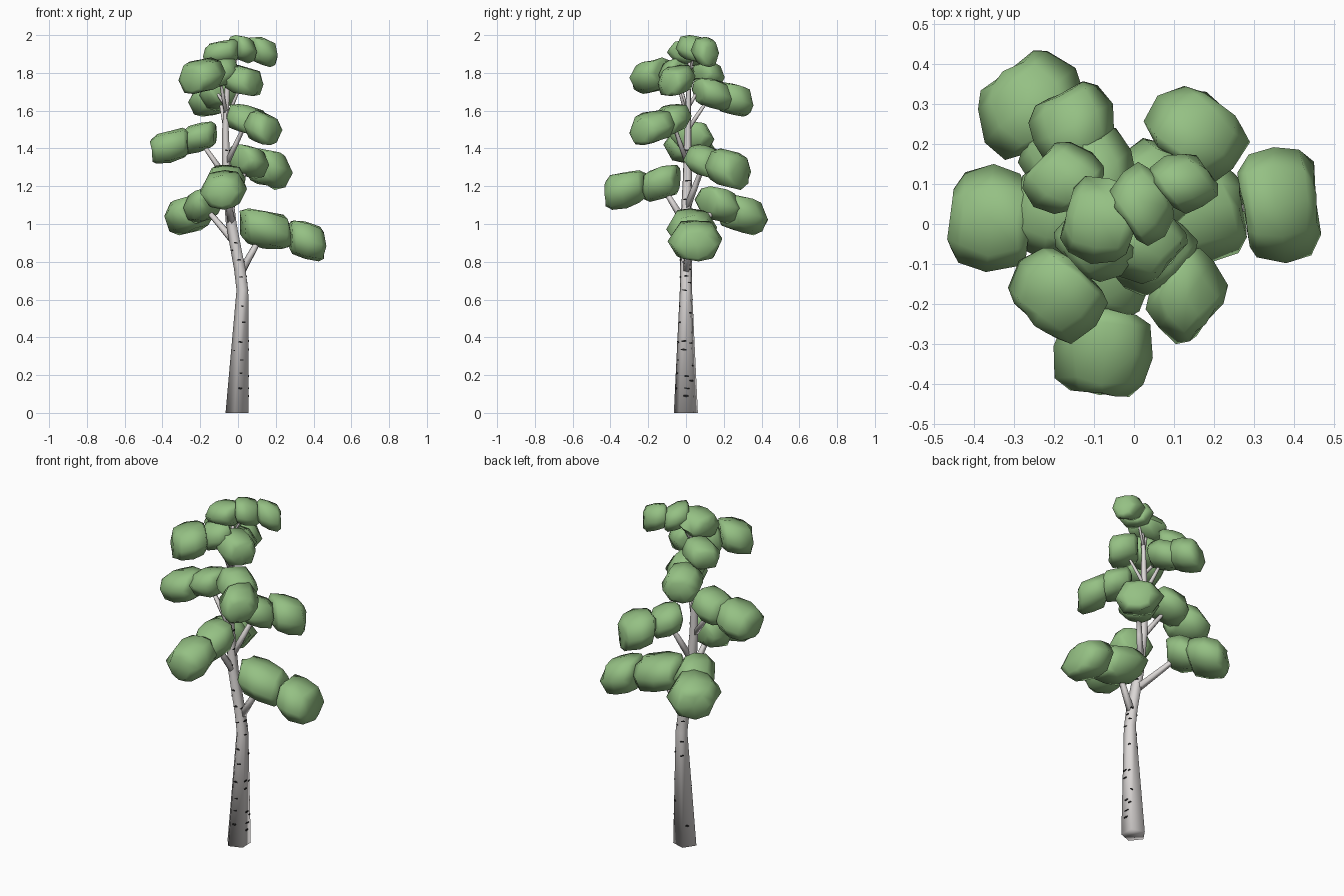
import bpy, bmesh, math, random
from mathutils import Vector

if "Cube" in bpy.data.objects:
    bpy.data.objects.remove(bpy.data.objects["Cube"])

random.seed(11)


def material(name, rgb):
    m = bpy.data.materials.new(name)
    m.diffuse_color = (*rgb, 1)
    m.use_nodes = True
    m.node_tree.nodes["Principled BSDF"].inputs["Base Color"].default_value = m.diffuse_color
    return m


BARK = material("pale_bark", (0.71, 0.68, 0.67))
MARK = material("dark_bark_mark", (0.015, 0.015, 0.015))
LEAF = material("leaf_green", (0.30, 0.53, 0.23))


def finish(bm, name, mat, angle):
    bmesh.ops.recalc_face_normals(bm, faces=bm.faces)
    mesh = bpy.data.meshes.new(name)
    bm.to_mesh(mesh)
    bm.free()
    mesh.materials.append(mat)
    ob = bpy.data.objects.new(name, mesh)
    bpy.context.collection.objects.link(ob)
    bpy.ops.object.select_all(action='DESELECT')
    ob.select_set(True)
    bpy.context.view_layer.objects.active = ob
    bpy.ops.object.shade_smooth_by_angle(angle=math.radians(angle))
    return ob


def loft(bm, rings):
    """Skin a list of equal point rings and cap both ends."""
    rows = [[bm.verts.new(p) for p in ring] for ring in rings]
    n = len(rows[0])
    for a, b in zip(rows, rows[1:]):
        for i in range(n):
            j = (i + 1) % n
            bm.faces.new((a[i], a[j], b[j], b[i]))
    bm.faces.new(rows[0])
    bm.faces.new(rows[-1])


# Trunk: x, y, z, radius (five-sided)
TRUNK = [(0.001, 0, 0, 0.067), (0.026, 0, 0.65, 0.034), (0.012, 0, 0.76, 0.033),
         (-0.033, 0.0, 1.0, 0.031), (-0.059, 0.008, 1.25, 0.025),
         (-0.065, 0.01, 1.5, 0.019), (-0.055, 0.015, 1.75, 0.013),
         (-0.04, 0.02, 1.9, 0.007)]
SIDE = math.tau / 5
TURN = math.radians(-34)


def trunk_at(z):
    for a, b in zip(TRUNK, TRUNK[1:]):
        if z <= b[2]:
            t = (z - a[2]) / (b[2] - a[2])
            v = [p + (q - p) * t for p, q in zip(a, b)]
            return Vector(v[:3]), v[3]
    return Vector(TRUNK[-1][:3]), TRUNK[-1][3]


def bark_point(z, a, off):
    """Point on the trunk's flat sides at height z and angle a."""
    c, r = trunk_at(z)
    rr = r * math.cos(SIDE / 2) / math.cos((a - TURN) % SIDE - SIDE / 2)
    return c + Vector((math.cos(a), math.sin(a), 0)) * (rr + off)


bm = bmesh.new()
loft(bm, [[(x + r * math.cos(TURN + i * SIDE), y + r * math.sin(TURN + i * SIDE), z)
           for i in range(5)] for x, y, z, r in TRUNK])
finish(bm, "trunk", BARK, 100)

# Dark bark marks: facing angle, half width, heights
MARKS = [(-82, 0.010, (0.13, 0.21, 0.28, 0.375, 0.48, 0.565, 0.72, 0.81, 0.90, 1.04, 1.39)),
         (-5, 0.015, (0.09, 0.13, 0.195, 0.335, 0.38, 0.65, 0.725, 0.80, 1.13, 1.23, 1.39)),
         (40, 0.009, (0.17, 0.25, 0.37, 0.53, 0.69, 0.76, 0.95)),
         (130, 0.010, (0.12, 0.52, 0.60, 0.72, 1.10)),
         (-150, 0.008, (0.33, 0.86, 1.2))]
bm = bmesh.new()
for deg, width, heights in MARKS:
    for z in heights:
        mid = math.radians(deg + random.uniform(-10, 10))
        half = min(width * random.uniform(0.8, 1.2), trunk_at(z)[1] * 0.6)
        h = random.uniform(0.0035, 0.0055)
        tilt = random.uniform(-0.002, 0.002)
        rings = []
        for s in (-1, -0.5, 0, 0.5, 1):
            a = mid + s * half / trunk_at(z)[1]
            hh = h * (1 - 0.4 * abs(s))
            rings.append([bark_point(z + tilt * s + dz, a, off) for dz, off in
                          ((-hh, -0.002), (hh, -0.002), (hh, 0.0025), (-hh, 0.0025))])
        loft(bm, rings)
finish(bm, "bark_marks", MARK, 30)


def branch(points, r0, r1):
    """Tapered five-sided limb through the points."""
    bm = bmesh.new()
    rings = []
    for k, p in enumerate(points):
        d = points[min(k + 1, len(points) - 1)] - points[max(k - 1, 0)]
        q = d.to_track_quat('Z', 'Y')
        r = r0 + (r1 - r0) * k / (len(points) - 1)
        rings.append([p + q @ Vector((r * math.cos(i * SIDE), r * math.sin(i * SIDE), 0))
                      for i in range(5)])
    loft(bm, rings)
    finish(bm, "branch", BARK, 100)


# Leaf clump cross-section (across, up), lofted outward from the trunk
SECTION = [(1, 0.08), (0.62, 0.85), (0.0, 1), (-0.6, 0.88),
           (-1, -0.08), (-0.62, -0.86), (0.05, -1), (0.62, -0.82)]


def clump(center, half):
    """Faceted, drooping leaf mass fitted to the given centre and half sizes."""
    c = Vector(center)
    az = math.atan2(c.y, c.x + 0.04)
    ca, sa = math.cos(az), math.sin(az)
    rings = []
    for u, st, sz in ((-1, 0.6, 0.68), (-0.78, 0.88, 0.92), (-0.05, 1, 1),
                      (0.72, 0.86, 0.94), (1, 0.55, 0.68)):
        ring = []
        for t, w in SECTION:
            uu = u + random.uniform(-0.08, 0.08)
            tt = 1.45 * (t * st + random.uniform(-0.07, 0.07))
            ww = w * sz + random.uniform(-0.07, 0.07) - 0.25 * uu
            ring.append(Vector((uu * ca - tt * sa, uu * sa + tt * ca, ww)))
        rings.append(ring)
    pts = [p for ring in rings for p in ring]
    for ax in range(3):
        lo, hi = min(p[ax] for p in pts), max(p[ax] for p in pts)
        for p in pts:
            p[ax] = c[ax] + half[ax] * (2 * (p[ax] - lo) / (hi - lo) - 1)
    bm = bmesh.new()
    loft(bm, rings)
    bmesh.ops.poke(bm, faces=[f for f in bm.faces if len(f.verts) > 4])
    finish(bm, "leaf_clump", LEAF, 75)


# Limbs: height on trunk, then (centre, half size) of each clump going outward
LIMBS = [
    (0.74, ((0.145, 0.03, 0.975), (0.137, 0.135, 0.108)),
           ((0.363, 0.047, 0.91), (0.105, 0.145, 0.108))),
    (0.90, ((-0.185, 0.17, 1.10), (0.105, 0.125, 0.10)),
           ((-0.255, 0.297, 1.05), (0.135, 0.137, 0.11))),
    (1.00, ((-0.07, -0.135, 1.215), (0.11, 0.105, 0.098)),
           ((-0.077, -0.317, 1.18), (0.124, 0.115, 0.105))),
    (1.08, ((0.055, 0.10, 1.33), (0.11, 0.115, 0.092)),
           ((0.157, 0.222, 1.29), (0.133, 0.123, 0.11))),
    (1.24, ((-0.21, 0.03, 1.455), (0.10, 0.12, 0.088)),
           ((-0.362, 0.015, 1.415), (0.105, 0.135, 0.095))),
    (1.32, ((0.05, -0.075, 1.55), (0.11, 0.105, 0.085)),
           ((0.132, -0.18, 1.51), (0.103, 0.12, 0.092))),
    (1.50, ((-0.10, 0.135, 1.685), (0.105, 0.105, 0.087)),
           ((-0.157, 0.25, 1.66), (0.107, 0.107, 0.092))),
    (1.58, ((-0.10, -0.05, 1.80), (0.10, 0.095, 0.083)),
           ((-0.19, -0.18, 1.785), (0.125, 0.12, 0.097))),
    (1.55, ((0.025, -0.05, 1.76), (0.11, 0.10, 0.083))),
    (1.62, ((-0.177, 0.115, 1.79), (0.102, 0.09, 0.075))),
    (1.75, ((-0.085, 0.01, 1.905), (0.10, 0.11, 0.073))),
    (1.78, ((0.02, 0.05, 1.925), (0.08, 0.105, 0.075)),
           ((0.125, 0.10, 1.91), (0.085, 0.075, 0.08))),
]
for z, *clumps in LIMBS:
    start, r = trunk_at(z)
    first = Vector(clumps[0][0])
    path = [start, start.lerp(first, 0.5), first]
    if len(clumps) > 1:
        path.append(first.lerp(Vector(clumps[1][0]), 0.7))
    branch(path, r * 0.7, r * 0.3)
    for c, h in clumps:
        clump(c, h)
